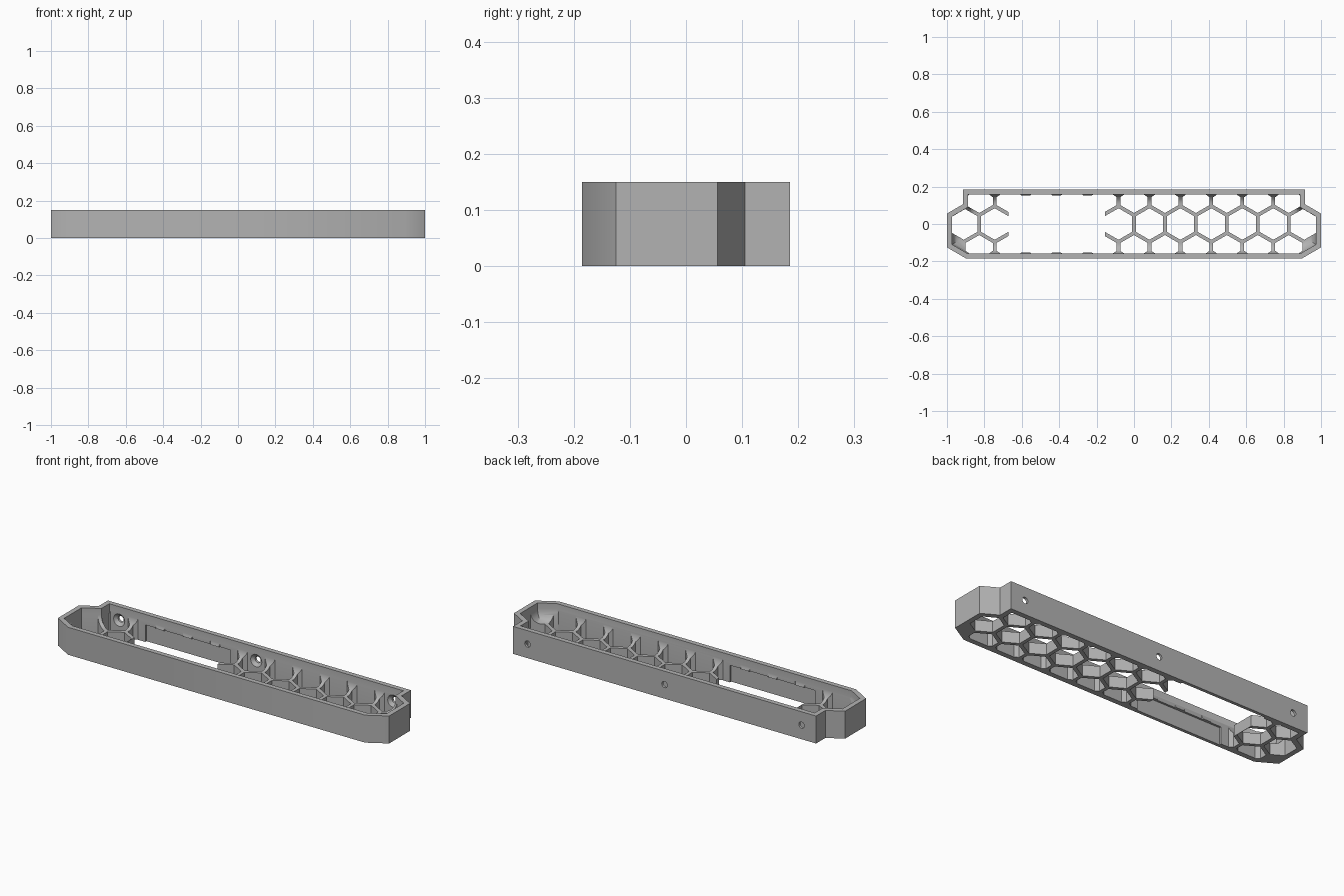
import bpy, bmesh, math
from mathutils import Vector

if "Cube" in bpy.data.objects:
    bpy.data.objects.remove(bpy.data.objects["Cube"])

H = 0.15          # tray height
WALL = 0.027      # wall thickness
FLOOR = 0.06      # lattice floor thickness
PITCH = 0.1655    # honeycomb spacing
ROW = PITCH * math.sqrt(3) / 2
HALF = 0.073      # half width of a honeycomb cell
R = HALF * 2 / math.sqrt(3)

grey = bpy.data.materials.new("grey_plastic")
grey.diffuse_color = (0.45, 0.45, 0.45, 1)
grey.use_nodes = True
grey.node_tree.nodes["Principled BSDF"].inputs["Base Color"].default_value = grey.diffuse_color


def inset(poly, d):
    """Offset a counter-clockwise polygon inwards with mitred corners."""
    out, n = [], len(poly)
    for i in range(n):
        a, b, c = (Vector(poly[(i + k) % n]) for k in (-1, 0, 1))
        u, v = (b - a).normalized(), (c - b).normalized()
        n1, n2 = Vector((-u.y, u.x)), Vector((-v.y, v.x))
        out.append(b + (n1 + n2) * (d / (1 + n1.dot(n2))))
    return out


def add_stack(bm, layers):
    """Closed solid through a stack of (polygon, z) layers."""
    rings = [[bm.verts.new((p[0], p[1], z)) for p in poly] for poly, z in layers]
    n = len(rings[0])
    bm.faces.new(rings[0][::-1])
    bm.faces.new(rings[-1])
    for lo, hi in zip(rings, rings[1:]):
        for i in range(n):
            j = (i + 1) % n
            bm.faces.new((lo[i], lo[j], hi[j], hi[i]))


def solid(name, stacks):
    bm = bmesh.new()
    for layers in stacks:
        add_stack(bm, layers)
    bmesh.ops.recalc_face_normals(bm, faces=bm.faces)
    me = bpy.data.meshes.new(name)
    bm.to_mesh(me)
    bm.free()
    ob = bpy.data.objects.new(name, me)
    bpy.context.collection.objects.link(ob)
    return ob


def boolean(ob, cutter, op):
    mod = ob.modifiers.new(op.lower(), 'BOOLEAN')
    mod.operation, mod.object, mod.solver = op, cutter, 'EXACT'
    bpy.context.view_layer.objects.active = ob
    bpy.ops.object.modifier_apply(modifier=mod.name)
    bpy.data.objects.remove(cutter)


# Outline of the tray, mirrored left to right
right_side = [(0.897, -0.185), (1.0, -0.125), (1.0, 0.056), (0.915, 0.105), (0.915, 0.185)]
outline = right_side + [(-x, y) for x, y in reversed(right_side)]
tray = solid("honeycomb_tray", [[(outline, 0), (outline, H)]])

# Cavity with a rounded transition from floor to wall
layers = []
for k in range(7):
    t = math.radians(15 * k)
    layers.append((inset(outline, WALL + 0.05 * (1 - math.sin(t))),
                   FLOOR + 0.06 * (1 - math.cos(t))))
layers.append((inset(outline, WALL), H + 0.05))
boolean(tray, solid("cavity_cutter", [layers]), 'DIFFERENCE')

# Honeycomb cells: a plain middle row and two rows that narrow at the walls
cells = []
hexagon = [(0, -R), (HALF, -R / 2), (HALF, R / 2), (0, R), (-HALF, R / 2), (-HALF, -R / 2)]
edge = [(0, -R), (HALF, -R / 2), (HALF, 0.0), (0.053, 0.014), (0.053, 0.06),
        (-0.053, 0.06), (-0.053, 0.014), (-HALF, 0.0), (-HALF, -R / 2)]


def add_cell(shape, cx, cy, flip=1):
    poly = [(cx + x, cy + flip * y) for x, y in shape]
    cells.append([(poly, -0.05), (poly, H - 0.012)])


for k in range(-6, 6):
    add_cell(hexagon, (k + 0.5) * PITCH, 0)
for k in range(-5, 6):
    add_cell(edge, k * PITCH, ROW)
    add_cell(edge, k * PITCH, -ROW, -1)
holes = solid("cell_cutter", cells)
limit = inset(outline, WALL + 0.0008)
boolean(holes, solid("cell_limit", [[(limit, -0.04), (limit, H - 0.015)]]), 'INTERSECT')
boolean(tray, holes, 'DIFFERENCE')

# Long opening through the floor, recessed into both walls
slot = [(-0.67, -0.168), (-0.155, -0.168), (-0.155, 0.168), (-0.67, 0.168)]
boolean(tray, solid("slot_cutter", [[(slot, -0.05), (slot, 0.093)]]), 'DIFFERENCE')

# Countersunk screw holes in the back wall
for x in (-5 * PITCH, 0, 5 * PITCH):
    rings = []
    for r, y in ((0.017, 0.25), (0.017, 0.172), (0.034, 0.157), (0.034, 0.13)):
        rings.append(([(r * math.cos(math.tau * i / 24), r * math.sin(math.tau * i / 24))
                       for i in range(24)], -y))
    screw = solid("screw_cutter", [rings])
    screw.rotation_euler = (math.pi / 2, 0, 0)
    screw.location = (x, 0, 0.077)
    bpy.context.view_layer.update()
    boolean(tray, screw, 'DIFFERENCE')

# Finish
tray.data.materials.clear()
tray.data.materials.append(grey)
for p in tray.data.polygons:
    p.material_index = 0
bpy.ops.object.select_all(action='DESELECT')
tray.select_set(True)
bpy.context.view_layer.objects.active = tray
bpy.ops.object.shade_smooth_by_angle(angle=math.radians(31))
